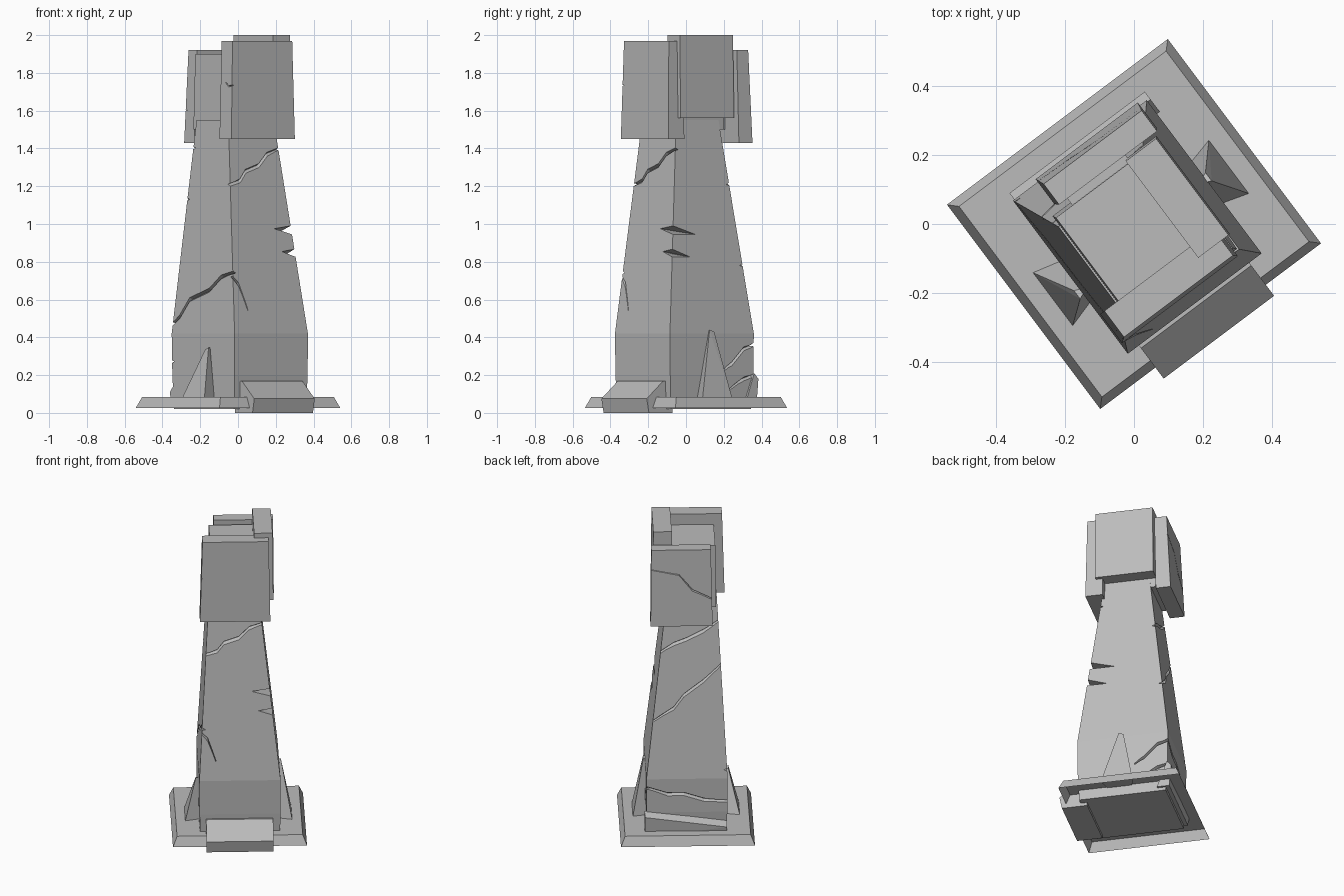
import bpy, bmesh, math
from mathutils import Vector

if "Cube" in bpy.data.objects:
    bpy.data.objects.remove(bpy.data.objects["Cube"], do_unlink=True)

TURN = math.atan2(0.6, 0.8)  # whole pillar is turned about z

stone = bpy.data.materials.new("grey_stone")
stone.use_nodes = True
GREY = (0.5, 0.5, 0.5, 1)
stone.diffuse_color = GREY
stone.node_tree.nodes["Principled BSDF"].inputs["Base Color"].default_value = GREY


def finish(name, bm):
    bmesh.ops.recalc_face_normals(bm, faces=bm.faces)
    mesh = bpy.data.meshes.new(name)
    bm.to_mesh(mesh)
    bm.free()
    mesh.materials.append(stone)
    obj = bpy.data.objects.new(name, mesh)
    obj.rotation_euler.z = TURN
    bpy.context.collection.objects.link(obj)
    return obj


def loft(name, rings, cap_start=True, cap_end=True):
    """Skin a list of equal-length point rings."""
    bm = bmesh.new()
    loops = [[bm.verts.new(p) for p in ring] for ring in rings]
    n = len(loops[0])
    for a, b in zip(loops, loops[1:]):
        for i in range(n):
            j = (i + 1) % n
            bm.faces.new((a[i], a[j], b[j], b[i]))
    if cap_start:
        bm.faces.new(loops[0][::-1])
    if cap_end:
        bm.faces.new(loops[-1])
    return finish(name, bm)


def rect(x0, x1, y0, y1, z):
    return [(x0, y0, z), (x1, y0, z), (x1, y1, z), (x0, y1, z)]


def hull(name, points):
    bm = bmesh.new()
    for p in points:
        bm.verts.new(p)
    bmesh.ops.convex_hull(bm, input=bm.verts)
    bmesh.ops.dissolve_limit(bm, angle_limit=0.01, verts=bm.verts, edges=bm.edges)
    return finish(name, bm)


def carve(target, cutter):
    cutter.hide_render = True
    mod = target.modifiers.new("cut", 'BOOLEAN')
    mod.operation = 'DIFFERENCE'
    mod.solver = 'EXACT'
    mod.object = cutter
    bpy.context.view_layer.objects.active = target
    bpy.ops.object.modifier_apply(modifier=mod.name)
    bpy.data.objects.remove(cutter, do_unlink=True)


# Tapered shaft: height, then x and y limits
LEVELS = [(0.02, -0.235, 0.24, -0.28, 0.25),
          (0.2, -0.238, 0.245, -0.288, 0.262),
          (0.42, -0.24, 0.245, -0.29, 0.265),
          (1.55, -0.18, 0.12, -0.155, 0.125)]


def limits(z):
    for a, b in zip(LEVELS, LEVELS[1:]):
        if z <= b[0] or b is LEVELS[-1]:
            t = (z - a[0]) / (b[0] - a[0])
            return [p + (q - p) * t for p, q in zip(a[1:], b[1:])]


shaft = loft("shaft", [rect(*lv[1:], lv[0]) for lv in LEVELS])


# Cracks: three-sided grooves along a path on one shaft face
def groove(target, side, path, width=0.012, depth=0.02, flat=None):
    axis, sign = ("xy".index(side[1]), 1 if side[0] == "+" else -1)
    rings = []
    for k, (s, z) in enumerate(path):
        w = width * (0.4 if k in (0, len(path) - 1) else 1)
        lim = limits(z)
        face = flat if flat is not None else lim[axis * 2 + (sign > 0)]
        ring = []
        for off, dz in ((-depth, 0), (0.03, -2.2 * w), (0.03, 2.2 * w)):
            c = face + sign * off
            ring.append((c, s, z + dz) if axis == 0 else (s, c, z + dz))
        rings.append(ring)
    carve(target, loft("crack_cutter", rings))


CRACKS = [
    ("-y", [(-0.24, 1.2), (-0.13, 1.23), (-0.09, 1.28), (0.0, 1.31), (0.06, 1.37), (0.19, 1.41)]),
    ("-x", [(0.3, 0.45), (0.2, 0.51), (0.12, 0.6), (-0.05, 0.65), (-0.15, 0.72), (-0.3, 0.75)]),
    ("-y", [(-0.25, 0.75), (-0.19, 0.68), (-0.14, 0.54)]),
    ("+y", [(-0.21, 1.42), (-0.1, 1.34), (0.0, 1.29), (0.08, 1.26), (0.2, 1.18)]),
    ("+y", [(-0.25, 1.18), (-0.1, 1.03), (0.02, 0.94), (0.08, 0.86), (0.22, 0.77)]),
    ("+y", [(-0.3, 0.27), (-0.1, 0.28), (0.02, 0.32), (0.12, 0.32), (0.3, 0.38)]),
    ("+x", [(0.32, 0.38), (0.2, 0.34), (0.12, 0.26), (0.06, 0.22)]),
    ("+x", [(0.32, 0.22), (0.2, 0.18), (0.1, 0.12)]),
]
for side, path in CRACKS:
    groove(shaft, side, path)

# Wedge-shaped chips on the corner edge
for z, reach in ((0.96, 0.13), (0.84, 0.1)):
    x, y = limits(z)[1], limits(z)[2]
    carve(shaft, hull("chip_cutter", [
        (x + 0.06, y - 0.06, z + 0.06), (x + 0.06, y - 0.06, z - 0.03),
        (x - reach, y - 0.02, z + 0.02), (x + 0.02, y + reach + 0.04, z - 0.02),
        (x - 0.05, y + 0.05, z)]))

# Raised broken layer at the foot of the back
hull("foot_layer", [(x, y, z) for x, top in ((-0.235, 0.14), (0.255, 0.21))
                    for y, z in ((0.2, 0.04), (0.275, 0.04), (0.288, top - 0.03), (0.26, top))])

# Hollow plinth, open below
loft("plinth", [rect(-0.4, 0.4, -0.37, 0.37, 0.025),
                rect(-0.375, 0.375, -0.345, 0.345, 0.085)], cap_start=False)

# Sloped step at the front
STEP = [(-0.395, 0), (-0.41, 0.075), (-0.3, 0.17), (-0.24, 0.17), (-0.24, 0)]
loft("front_step", [[(x, y, z) for y, z in STEP] for x in (-0.2, 0.2)])

# Thorn-like buttresses on both sides
for name, s, tip_y, tip_z in (("right_buttress", -1, -0.065, 0.345),
                              ("left_buttress", 1, -0.02, 0.44)):
    hull(name, [(s * 0.32, -0.13, 0.08), (s * 0.32, 0.065, 0.08),
                (s * 0.22, -0.1, 0.08), (s * 0.22, 0.04, 0.08),
                (s * 0.255, tip_y - 0.015, tip_z), (s * 0.255, tip_y + 0.015, tip_z - 0.01),
                (s * 0.22, tip_y, tip_z)])

# Head: core block wrapped by three offset slabs
loft("head_core", [rect(-0.175, 0.12, -0.17, 0.16, 1.5),
                   rect(-0.17, 0.12, -0.17, 0.15, 1.9)])
front_slab = loft("front_slab", [rect(-0.235, 0.185, -0.255, -0.15, 1.45),
                                 rect(-0.22, 0.175, -0.245, -0.15, 1.97)])
loft("left_slab", [rect(0.09, 0.205, -0.19, 0.165, 1.56),
                   rect(0.09, 0.2, -0.19, 0.16, 2.0)])
back_slab = loft("back_slab", [rect(-0.15, 0.22, 0.185, 0.275, 1.43),
                               rect(-0.14, 0.215, 0.175, 0.25, 1.92)])
# Link between the core and the back slab
loft("back_link", [rect(-0.11, 0.1, 0.1, 0.2, 1.5), rect(-0.11, 0.1, 0.1, 0.2, 1.86)])

groove(back_slab, "+y", [(0.24, 1.8), (0.05, 1.76), (-0.03, 1.66), (-0.17, 1.59)],
       width=0.008, depth=0.012, flat=0.262)
groove(front_slab, "-x", [(-0.28, 1.74), (-0.22, 1.73), (-0.19, 1.75)],
       width=0.007, depth=0.012, flat=-0.227)
